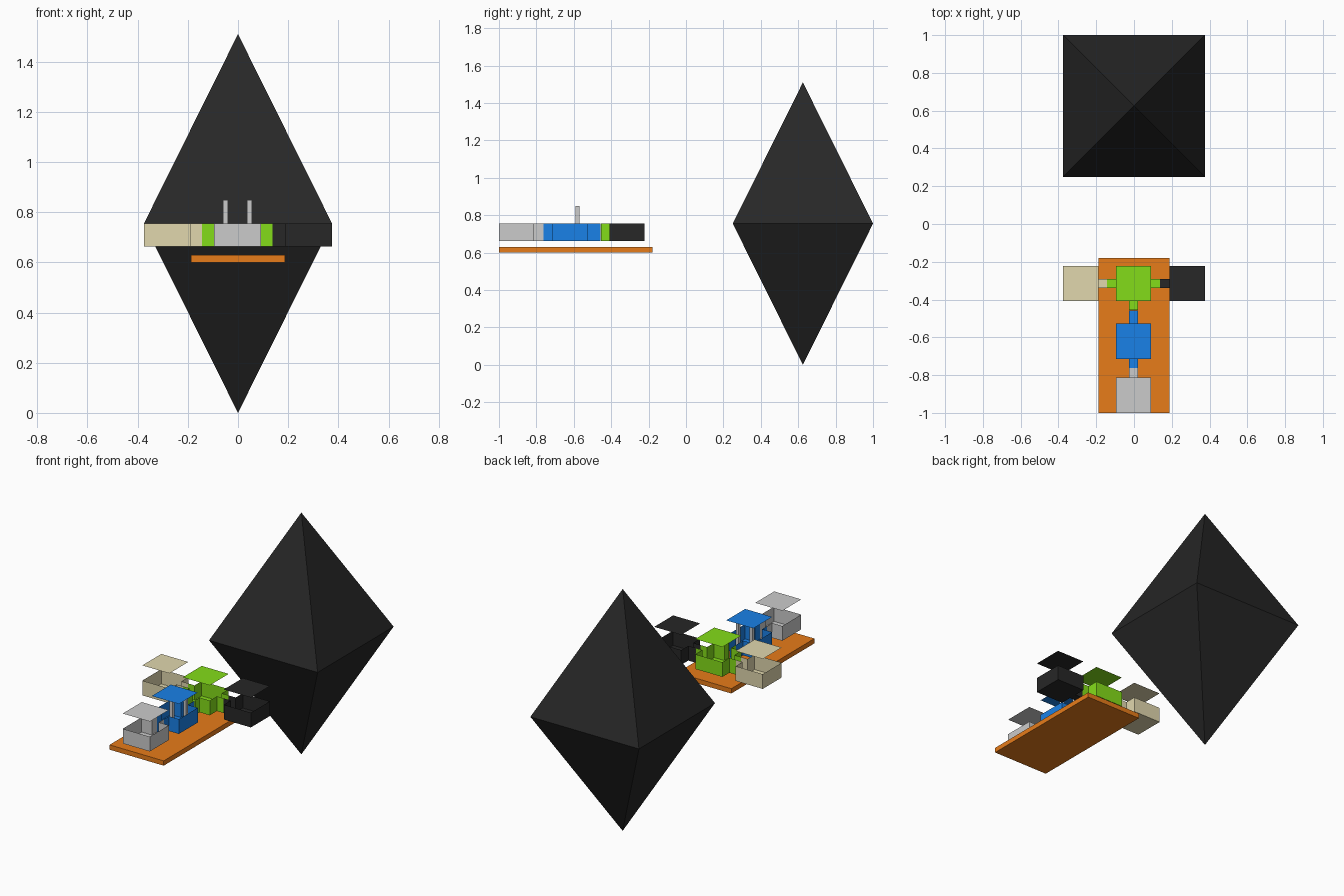
import bpy, bmesh

if "Cube" in bpy.data.objects:
    bpy.data.objects.remove(bpy.data.objects["Cube"])

FLOOR, WALL_TOP, ROOF = 0.663, 0.755, 0.85
HALF, DOOR = 0.0935, 0.024


def material(name, rgb):
    m = bpy.data.materials.new(name)
    m.diffuse_color = (*rgb, 1)
    m.use_nodes = True
    m.node_tree.nodes["Principled BSDF"].inputs["Base Color"].default_value = m.diffuse_color
    return m


orange = material("orange", (0.8, 0.2, 0.01))
blue = material("blue", (0.01, 0.22, 0.8))
green = material("green", (0.23, 0.72, 0.01))
beige = material("beige", (0.75, 0.68, 0.42))
black = material("black", (0.02, 0.02, 0.02))


def finish(name, bm, mat=None):
    mesh = bpy.data.meshes.new(name)
    bm.to_mesh(mesh)
    bm.free()
    ob = bpy.data.objects.new(name, mesh)
    bpy.context.collection.objects.link(ob)
    if mat:
        mesh.materials.append(mat)
    return ob


def box(name, x, y, z, mat=None):
    bm = bmesh.new()
    bmesh.ops.create_cube(bm, size=1)
    for v in bm.verts:
        for i, (a, b) in enumerate((x, y, z)):
            v.co[i] = (a + b) / 2 + v.co[i] * (b - a)
    return finish(name, bm, mat)


def room(name, cx, cy, mat, south=0, east=0, north=0, west=0):
    """Open-topped room; each non-zero side gets a passage of that length."""
    points, ends = [], set()
    # Walk the plan counter-clockwise, one quarter turn per side
    for turn, length in enumerate((south, east, north, west)):
        side = [(-HALF, -HALF)]
        if length:
            ends.add(len(points) + 2)
            side += [(-DOOR, -HALF), (-DOOR, -HALF - length),
                     (DOOR, -HALF - length), (DOOR, -HALF)]
        for x, y in side:
            for _ in range(turn):
                x, y = -y, x
            points.append((cx + x, cy + y))
    bm = bmesh.new()
    low = [bm.verts.new((x, y, FLOOR)) for x, y in points]
    high = [bm.verts.new((x, y, WALL_TOP)) for x, y in points]
    n = len(points)
    bm.faces.new(low[::-1])
    for i in range(n):
        if i not in ends:
            j = (i + 1) % n
            bm.faces.new((low[i], low[j], high[j], high[i]))
    bmesh.ops.triangulate(bm, faces=[f for f in bm.faces if len(f.verts) > 4])
    finish(name, bm, mat)

    # Lifted roof panel
    bm = bmesh.new()
    bm.faces.new([bm.verts.new((cx + sx * HALF, cy + sy * HALF, ROOF))
                  for sx, sy in ((-1, -1), (1, -1), (1, 1), (-1, 1))])
    finish(name + "_roof", bm, mat)


# Rooms, joined by passages
room("front_room", -0.0025, -0.9065, None, north=0.05)
room("middle_room", -0.0025, -0.62, blue, south=0.05, north=0.069)
room("hub_room", -0.0025, -0.315, green, south=0.047, east=0.047, west=0.047)
room("left_room", -0.2815, -0.315, beige, east=0.046)
room("right_room", 0.2815, -0.315, black, west=0.052)

# Posts in the middle room
for label, x in (("left", -0.05), ("right", 0.045)):
    box(label + "_post", (x - 0.01, x + 0.01), (-0.59, -0.57), (FLOOR, ROOF - 0.002))

# Base slab
box("base_slab", (-0.187, 0.187), (-1, -0.18), (0.60, 0.63), orange)

# Large octahedron
bm = bmesh.new()
ring = [bm.verts.new((sx * 0.375, 0.625 + sy * 0.375, 0.755))
        for sx, sy in ((-1, -1), (1, -1), (1, 1), (-1, 1))]
top = bm.verts.new((0, 0.625, 1.51))
bottom = bm.verts.new((0, 0.625, 0))
for i in range(4):
    a, b = ring[i], ring[(i + 1) % 4]
    bm.faces.new((a, b, top))
    bm.faces.new((b, a, bottom))
finish("octahedron", bm, black)
